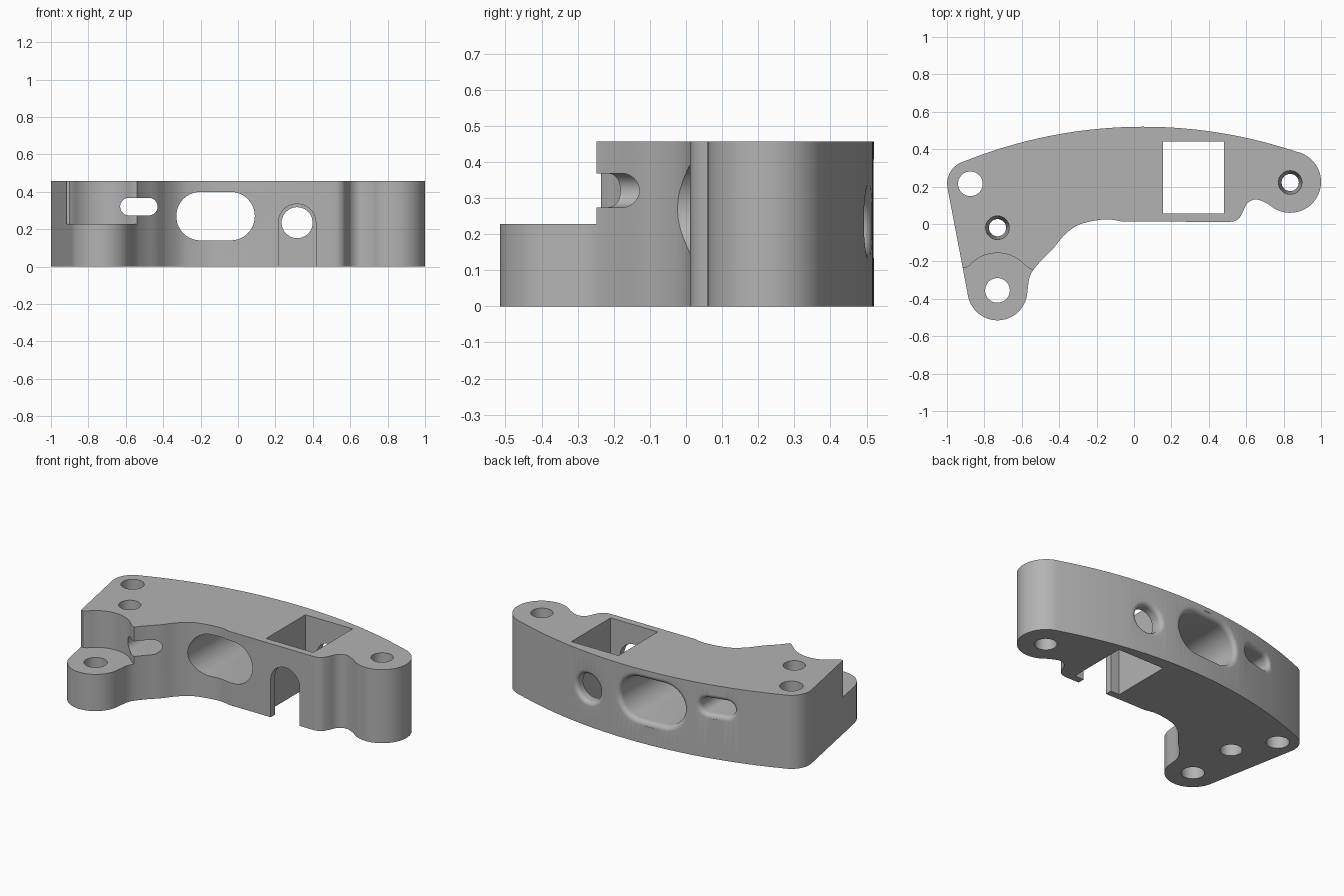
import bpy, bmesh
from math import sin, cos, pi, radians, sqrt

if "Cube" in bpy.data.objects:
    bpy.data.objects.remove(bpy.data.objects["Cube"])

HEIGHT = 0.457
ARC_X, ARC_Y, ARC_R = 0.05, -2.05, 2.57      # large circle of the curved back


def back_y(x):
    return ARC_Y + sqrt(ARC_R ** 2 - (x - ARC_X) ** 2)


def arc(cx, cy, r, a0, a1, n):
    angles = [radians(a0 + (a1 - a0) * i / n) for i in range(n + 1)]
    return [(cx + r * cos(a), cy + r * sin(a)) for a in angles]


def spline(pts, n=5):
    # Catmull-Rom curve through the inner points
    out = []
    for p, q, r, s in zip(pts, pts[1:], pts[2:], pts[3:]):
        for i in range(n):
            t = i / n
            out.append(tuple(0.5 * (2 * b + (c - a) * t + (2 * a - 5 * b + 4 * c - d) * t * t
                                    + (3 * b - a - 3 * c + d) * t ** 3)
                             for a, b, c, d in zip(p, q, r, s)))
    return out


def loft(name, rings):
    # Closed solid through rings that have equal point counts
    bm = bmesh.new()
    loops = [[bm.verts.new(p) for p in ring] for ring in rings]
    for a, b in zip(loops, loops[1:]):
        for i in range(len(a)):
            j = (i + 1) % len(a)
            bm.faces.new((a[i], a[j], b[j], b[i]))
    bm.faces.new(loops[0])
    bm.faces.new(loops[-1])
    bmesh.ops.recalc_face_normals(bm, faces=bm.faces)
    mesh = bpy.data.meshes.new(name)
    bm.to_mesh(mesh)
    bm.free()
    ob = bpy.data.objects.new(name, mesh)
    bpy.context.collection.objects.link(ob)
    return ob


def prism(name, outline, z0, z1):
    return loft(name, [[(x, y, z) for x, y in outline] for z in (z0, z1)])


def stadium(cx, cz, half, r, n=20):
    return arc(cx + half, cz, r, -90, 90, n) + arc(cx - half, cz, r, 90, 270, n)


def flared_slot(name, cx, cz, half, r, front, fillet):
    # Slot along y whose rear mouth is rounded and follows the curved back
    def ring(grow, depth):
        return [(x, back_y(x) - depth, z) for x, z in stadium(cx, cz, half, r + grow)]
    rings = [[(x, front, z) for x, z in stadium(cx, cz, half, r)]]
    for i in range(7):
        a = pi / 2 * i / 6
        rings.append(ring(fillet * (1 - cos(a)), fillet * (1 - sin(pi / 2 - (pi / 2 - a)))))
    rings.append(ring(fillet, -0.06))
    return loft(name, rings)


def bore(name, x, y, levels):
    return loft(name, [[(px, py, z) for px, py in arc(x, y, r, 0, 350, 35)] for z, r in levels])


# Body outline: right lug, curved back, left corner, front lug, concave neck
lug = arc(0.835, 0.225, 0.165, 228, 431, 40)
back = arc(ARC_X, ARC_Y, ARC_R, 71, 112.2, 60)[1:-1]
corner = arc(-0.875, 0.215, 0.124, 112.2, 190, 16)
foot = arc(-0.73, -0.355, 0.16, 190, 355, 36)
neck = spline([(-0.58, -0.44), foot[-1], (-0.555, -0.275), (-0.505, -0.205), (-0.435, -0.135),
               (-0.375, -0.062), (-0.29, -0.002), (-0.15, 0.025), (-0.05, 0.011), (0.03, 0.011)])[1:]
notch = spline([(0.4, 0.011), (0.51, 0.011), (0.555, 0.025), (0.58, 0.06), (0.605, 0.11),
                (0.655, 0.132), lug[0], (0.75, 0.08)])
body = prism("bracket_body", lug + back + corner + foot + neck + notch, 0, HEIGHT)

# Lowered seat around the front lug
seat = ([(-1.2, -0.8), (-0.4, -0.8), (-0.4, -0.25), (-0.535, -0.25), (-0.56, -0.238)]
        + arc(-0.73, -0.355, 0.2, 42, 138, 24)
        + [(-0.9, -0.235), (-0.92, -0.232), (-1.2, -0.2)])
through = [(-0.1, 0.066), (0.6, 0.066)]
pinched = [(-0.1, 0.063), (0.02, 0.063), (0.22, 0.046), (0.24, 0.046), (0.44, 0.063), (0.6, 0.063)]

cutters = [
    prism("seat_cut", seat, 0.228, 0.7),
    prism("square_pocket_cut", [(0.155, 0.055), (0.48, 0.055), (0.48, 0.44), (0.155, 0.44)], -0.1, 0.6),
    bore("corner_bore_cut", -0.875, 0.215, through),
    bore("front_bore_cut", -0.73, -0.355, through),
    bore("middle_bore_cut", -0.73, -0.02, pinched),
    bore("right_bore_cut", 0.835, 0.222, pinched),
    flared_slot("small_slot_cut", -0.53, 0.321, 0.053, 0.047, -0.5, 0.028),
    flared_slot("large_slot_cut", -0.12, 0.27, 0.08, 0.13, -0.3, 0.03),
    flared_slot("round_hole_cut", 0.316, 0.235, 0.0, 0.083, 0.25, 0.028),
]
# Arched doorway in the front wall of the pocket
arch = arc(0.316, 0.235, 0.1, 0, 180, 28) + [(0.216, -0.1), (0.416, -0.1)]
cutters.append(loft("arch_cut", [[(x, y, z) for x, z in arch] for y in (-0.2, 0.2)]))

bpy.context.view_layer.objects.active = body
body.select_set(True)
for cutter in cutters:
    bm = bmesh.new()
    bm.from_mesh(cutter.data)
    bmesh.ops.remove_doubles(bm, verts=bm.verts, dist=1e-5)
    bm.to_mesh(cutter.data)
    bm.free()
    mod = body.modifiers.new(cutter.name, "BOOLEAN")
    mod.operation = "DIFFERENCE"
    mod.solver = "EXACT"
    mod.object = cutter
    bpy.ops.object.modifier_apply(modifier=mod.name)
    bpy.data.objects.remove(cutter)

# Single grey finish
grey = bpy.data.materials.new("plain_grey")
grey.use_nodes = True
color = (0.45, 0.45, 0.45, 1)
grey.diffuse_color = color
grey.node_tree.nodes["Principled BSDF"].inputs["Base Color"].default_value = color
body.data.materials.clear()
body.data.materials.append(grey)
bpy.ops.object.shade_smooth_by_angle(angle=radians(30))
